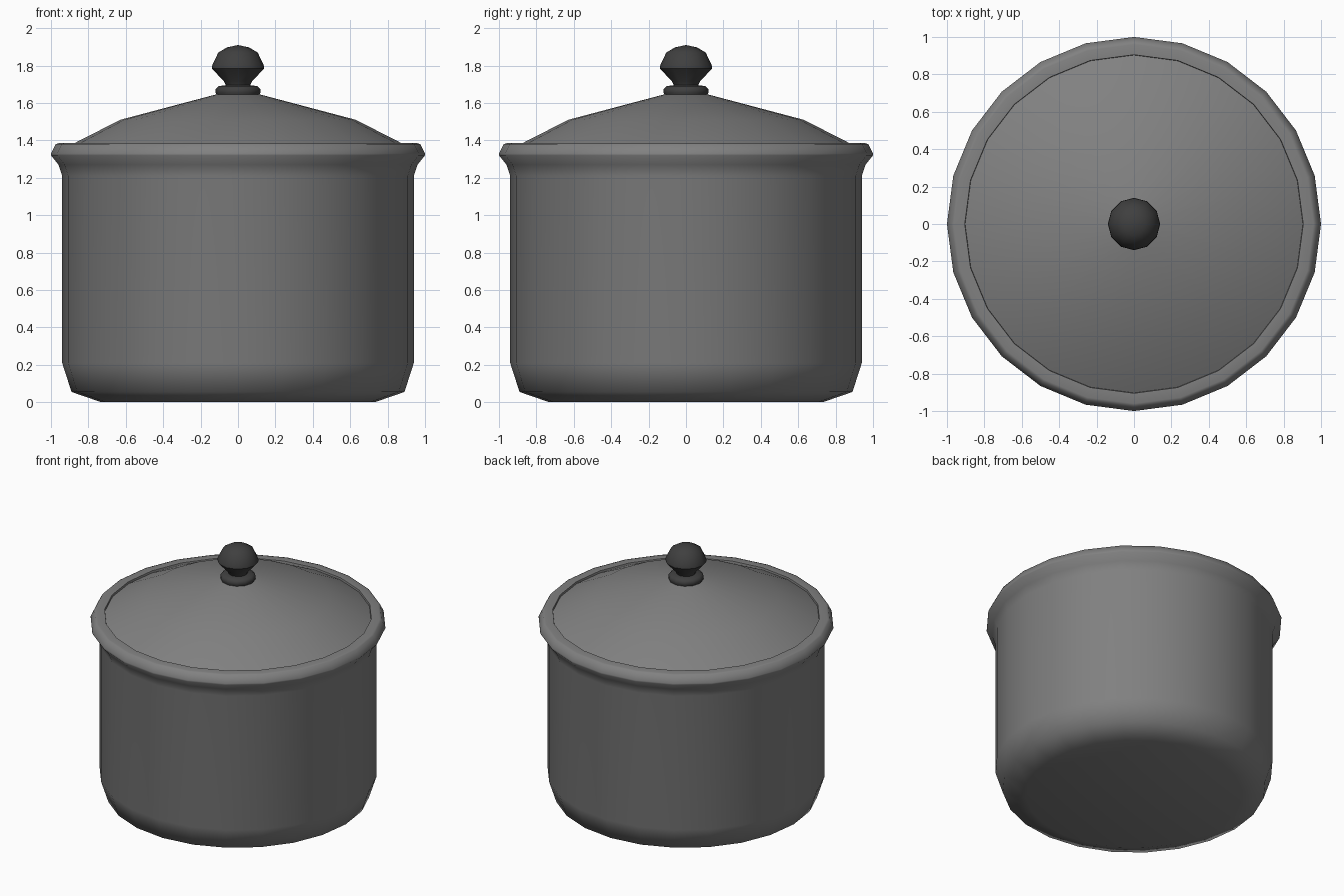
import bpy, bmesh, math

if "Cube" in bpy.data.objects:
    bpy.data.objects.remove(bpy.data.objects["Cube"])


def material(name, value):
    m = bpy.data.materials.new(name)
    m.diffuse_color = (value, value, value, 1)
    m.use_nodes = True
    m.node_tree.nodes["Principled BSDF"].inputs["Base Color"].default_value = m.diffuse_color
    return m


def lathe(name, profile, sides, mat, angle=50):
    """Spin an (r, z) profile around z; points with r = 0 become poles."""
    bm = bmesh.new()
    rings = []
    for r, z in profile:
        n = 1 if r == 0 else sides
        rings.append([bm.verts.new((r * math.cos(2 * math.pi * i / sides),
                                    r * math.sin(2 * math.pi * i / sides), z))
                      for i in range(n)])
    for a, b in zip(rings, rings[1:]):
        for i in range(sides):
            j = (i + 1) % sides
            quad = [a[i % len(a)], a[j % len(a)], b[j % len(b)], b[i % len(b)]]
            bm.faces.new(list(dict.fromkeys(quad)))
    bmesh.ops.recalc_face_normals(bm, faces=bm.faces)
    mesh = bpy.data.meshes.new(name)
    bm.to_mesh(mesh)
    bm.free()
    mesh.materials.append(mat)
    ob = bpy.data.objects.new(name, mesh)
    bpy.context.collection.objects.link(ob)
    bpy.ops.object.select_all(action='DESELECT')
    ob.select_set(True)
    bpy.context.view_layer.objects.active = ob
    bpy.ops.object.shade_smooth_by_angle(angle=math.radians(angle))
    return ob


metal = material("metal", 0.22)
dark = material("dark_handle", 0.05)

# Pot body: rounded base, straight wall, flared rim, hollow inside
lathe("pot", [(0, 0), (0.73, 0), (0.89, 0.055), (0.94, 0.21), (0.94, 1.21),
              (0.96, 1.27), (1.0, 1.32), (1.0, 1.33), (0.975, 1.38), (0.96, 1.385),
              (0.905, 1.385), (0.90, 1.35), (0.90, 0.21), (0.85, 0.09),
              (0.71, 0.04), (0, 0.04)], 24, metal, 60)

# Domed lid resting inside the rim
lathe("lid", [(0, 1.34), (0.89, 1.34), (0.904, 1.37), (0.63, 1.51),
              (0.12, 1.645), (0, 1.65)], 24, metal)

# Knob with collar
lathe("knob", [(0, 1.635), (0.11, 1.635), (0.12, 1.655), (0.12, 1.675),
               (0.105, 1.69), (0.065, 1.695), (0.075, 1.715), (0.14, 1.785), (0.137, 1.805),
               (0.105, 1.87), (0.06, 1.897), (0, 1.91)], 12, dark)
